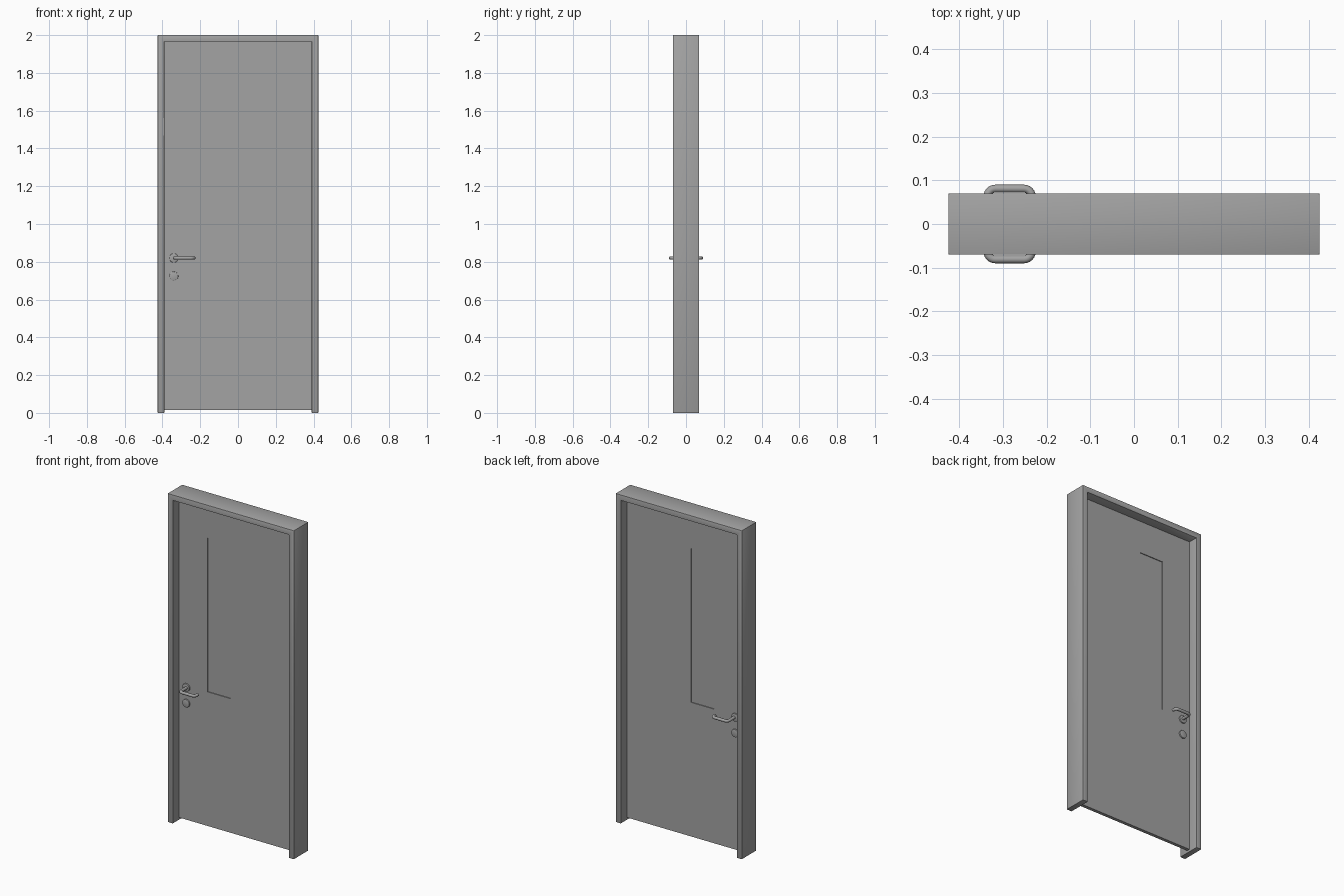
import bpy, bmesh, math

cube = bpy.data.objects.get("Cube")
if cube:
    bpy.data.objects.remove(cube, do_unlink=True)

grey = bpy.data.materials.new("plain grey")
grey.use_nodes = True
grey.diffuse_color = (0.37, 0.37, 0.37, 1)
grey.node_tree.nodes["Principled BSDF"].inputs["Base Color"].default_value = grey.diffuse_color


def finish(obj, bevel=0):
    """Bevel, shade and colour one part."""
    bpy.ops.object.select_all(action='DESELECT')
    obj.select_set(True)
    bpy.context.view_layer.objects.active = obj
    if bevel:
        mod = obj.modifiers.new("soft edges", 'BEVEL')
        mod.width = bevel
        mod.segments = 2
        mod.limit_method = 'ANGLE'
        bpy.ops.object.modifier_apply(modifier=mod.name)
    bpy.ops.object.shade_smooth_by_angle(angle=math.radians(35))
    obj.data.materials.clear()
    obj.data.materials.append(grey)


def to_mesh(name, curve):
    """Turn curve data into a clean mesh object."""
    obj = bpy.data.objects.new(name, curve)
    bpy.context.collection.objects.link(obj)
    bpy.ops.object.select_all(action='DESELECT')
    obj.select_set(True)
    bpy.context.view_layer.objects.active = obj
    bpy.ops.object.convert(target='MESH')
    obj = bpy.context.object
    bm = bmesh.new()
    bm.from_mesh(obj.data)
    bmesh.ops.remove_doubles(bm, verts=bm.verts, dist=0.0001)
    bmesh.ops.recalc_face_normals(bm, faces=bm.faces)
    bm.to_mesh(obj.data)
    bm.free()
    return obj


def panel(name, outlines, depth, bevel=0):
    """Upright slab from (x, z) outlines; inner outlines become holes."""
    curve = bpy.data.curves.new(name, 'CURVE')
    curve.dimensions = '2D'
    curve.fill_mode = 'BOTH'
    curve.extrude = depth
    for pts in outlines:
        spline = curve.splines.new('POLY')
        spline.points.add(len(pts) - 1)
        for p, (x, z) in zip(spline.points, pts):
            p.co = (x, z, 0, 1)
        spline.use_cyclic_u = True
    obj = to_mesh(name, curve)
    for v in obj.data.vertices:
        x, z, y = v.co
        v.co = (x, -y, z)
    finish(obj, bevel)


def rect(x0, x1, z0, z1):
    return [(x0, z0), (x1, z0), (x1, z1), (x0, z1)]


# Frame, door leaf and recessed window pane
W, IN, TOP = 0.425, 0.39, 1.966
panel("door_frame", [[(-W, 0), (-IN, 0), (-IN, TOP), (IN, TOP),
                      (IN, 0), (W, 0), (W, 2), (-W, 2)]], 0.07, 0.002)
window = rect(-0.197, -0.04, 0.83, 1.768)
panel("door_leaf", [rect(-IN - 0.001, IN + 0.001, 0.014, TOP + 0.001), window], 0.01)
panel("window_pane", [window], 0.005)


def disc(name, z, side):
    bpy.ops.mesh.primitive_cylinder_add(vertices=32, radius=0.024, depth=0.012,
                                        location=(-0.34, side * 0.012, z),
                                        rotation=(math.pi / 2, 0, 0))
    obj = bpy.context.object
    obj.name = name
    finish(obj, 0.002)


def lever(name, side):
    """Round bar that leaves the door, runs sideways and turns back."""
    x0, x1, y, r, z = -0.336, -0.234, 0.081, 0.018, 0.82
    path = [(x0, 0.012)]
    for cx, start in ((x0 + r, 180), (x1 - r, 90)):
        for i in range(7):
            a = math.radians(start - i * 15)
            path.append((cx + r * math.cos(a), y - r + r * math.sin(a)))
    path.append((x1, 0.054))
    curve = bpy.data.curves.new(name, 'CURVE')
    curve.dimensions = '3D'
    curve.bevel_depth = 0.009
    curve.bevel_resolution = 4
    curve.use_fill_caps = True
    spline = curve.splines.new('POLY')
    spline.points.add(len(path) - 1)
    for p, (px, py) in zip(spline.points, path):
        p.co = (px, side * py, z, 1)
    finish(to_mesh(name, curve))


# Handle and lock plates on both sides
for label, side in (("front", -1), ("back", 1)):
    disc(label + "_handle_rose", 0.82, side)
    disc(label + "_lock_rose", 0.724, side)
    lever(label + "_lever", side)
